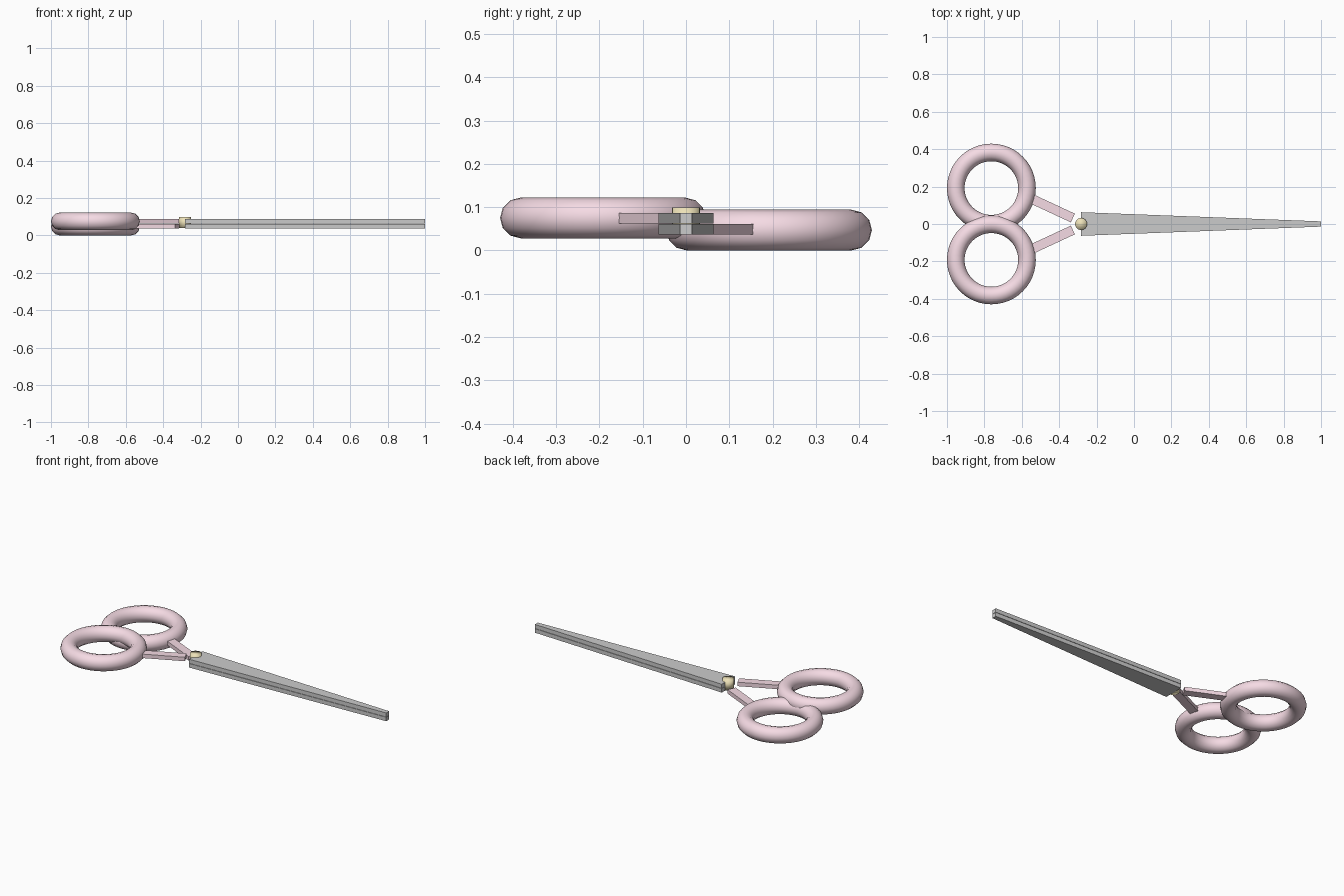
import bpy, bmesh, math
from mathutils import Vector

if "Cube" in bpy.data.objects:
    bpy.data.objects.remove(bpy.data.objects["Cube"])


def material(name, rgb):
    m = bpy.data.materials.new(name)
    m.diffuse_color = (*rgb, 1)
    m.use_nodes = True
    m.node_tree.nodes["Principled BSDF"].inputs["Base Color"].default_value = m.diffuse_color
    return m


pink = material("pink_plastic", (0.92, 0.71, 0.78))
gold = material("brass", (0.85, 0.76, 0.48))


def plate(name, outline, z, thickness, mat=None):
    """Flat outline extruded upwards, centred on height z."""
    bm = bmesh.new()
    face = bm.faces.new([bm.verts.new((x, y, z - thickness / 2)) for x, y in outline])
    top = bmesh.ops.extrude_face_region(bm, geom=[face])["geom"]
    bmesh.ops.translate(bm, vec=(0, 0, thickness),
                        verts=[v for v in top if isinstance(v, bmesh.types.BMVert)])
    bmesh.ops.recalc_face_normals(bm, faces=bm.faces)
    mesh = bpy.data.meshes.new(name)
    bm.to_mesh(mesh)
    bm.free()
    obj = bpy.data.objects.new(name, mesh)
    bpy.context.collection.objects.link(obj)
    if mat:
        mesh.materials.append(mat)
    return obj


PIVOT_X, THICK = -0.283, 0.024

# Two halves: lower one swings its handle to +y, upper one to -y
for label, side, z in (("lower", 1, 0.0485), ("upper", -1, 0.0745)):
    # Tapered blade
    plate(f"{label}_blade",
          [(PIVOT_X, -0.063), (1, -0.014), (1, 0.014), (PIVOT_X, 0.063)], z, THICK)

    # Slanted handle bar between pivot and ring
    a, b = Vector((-0.327, 0.032 * side)), Vector((-0.557, 0.139 * side))
    d = (b - a).normalized()
    n = Vector((-d.y, d.x)) * 0.0255
    plate(f"{label}_handle_bar", [a - n, b - n, b + n, a + n], z, THICK, pink)

    # Finger ring
    bpy.ops.mesh.primitive_torus_add(
        location=(-0.7625, 0.192 * side, 0.047 if side > 0 else 0.075),
        major_radius=0.1905, minor_radius=0.047, major_segments=48, minor_segments=12)
    ring = bpy.context.object
    ring.name = f"{label}_finger_ring"
    ring.data.materials.append(pink)
    bpy.ops.object.shade_smooth()

# Pivot screw
bpy.ops.mesh.primitive_cylinder_add(vertices=24, radius=0.032, depth=0.06,
                                    location=(PIVOT_X, 0, 0.069))
screw = bpy.context.object
screw.name = "pivot_screw"
screw.data.materials.append(gold)
bpy.ops.object.shade_smooth()
